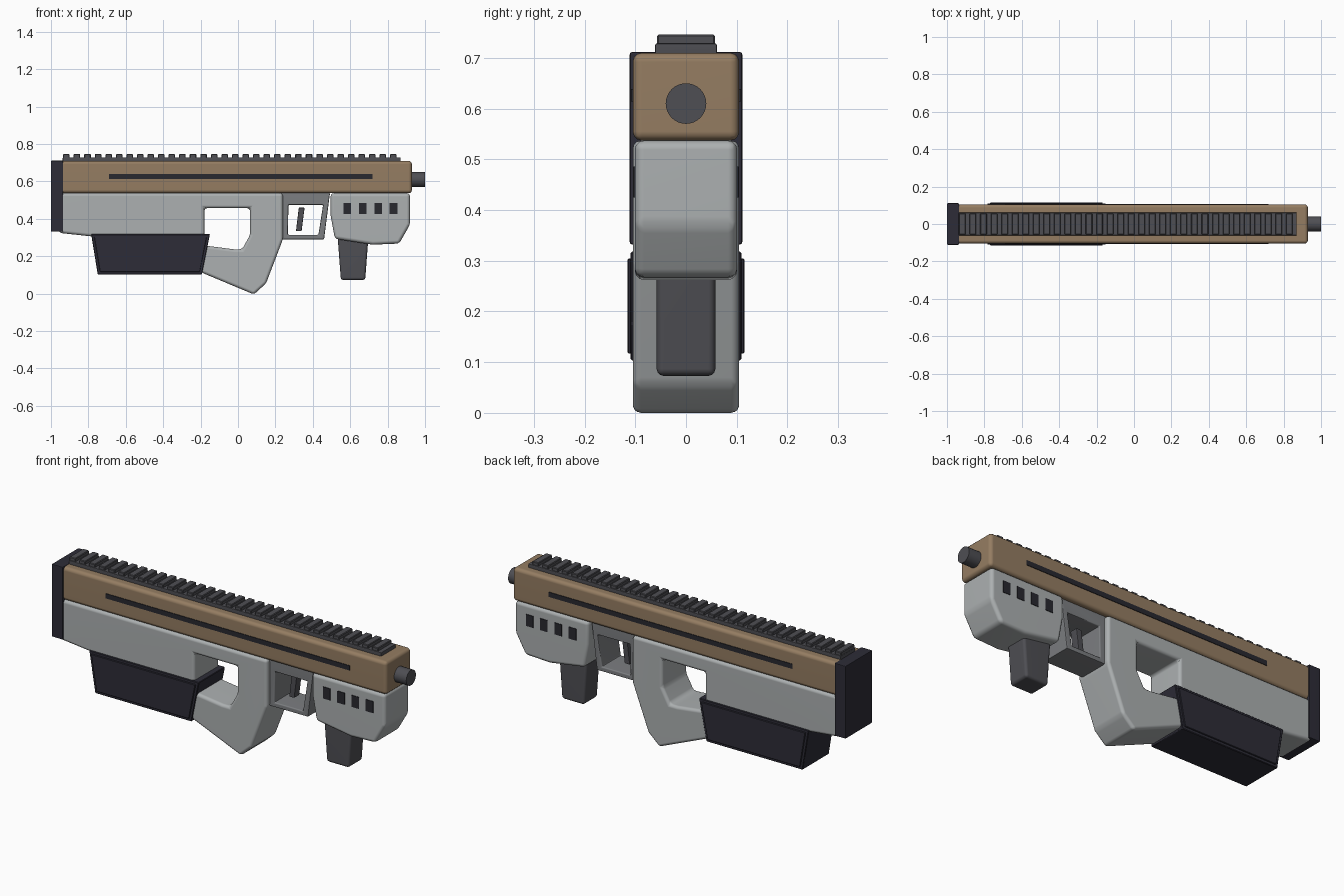
import bpy, bmesh, math
from mathutils import Matrix

if "Cube" in bpy.data.objects:
    bpy.data.objects.remove(bpy.data.objects["Cube"])


def material(name, r, g, b):
    m = bpy.data.materials.new(name)
    lin = [((c / 255 + 0.055) / 1.055) ** 2.4 for c in (r, g, b)]
    m.diffuse_color = (*lin, 1)
    m.use_nodes = True
    m.node_tree.nodes["Principled BSDF"].inputs["Base Color"].default_value = m.diffuse_color
    return m


TAN = material("tan", 149, 125, 98)
GREY = material("light grey", 172, 176, 177)
MID = material("mid grey", 124, 126, 129)
DARK = material("dark grey", 78, 78, 83)
BLACK = material("blue black", 45, 44, 55)
SLOT = material("slot black", 40, 40, 47)


def finish(bm, name, mat, bevel=0.0, segments=3):
    bmesh.ops.recalc_face_normals(bm, faces=bm.faces[:])
    if bevel:
        edges = [e for e in bm.edges if e.calc_face_angle(0) > math.radians(20)]
        bmesh.ops.bevel(bm, geom=edges, offset=bevel, segments=segments,
                        profile=0.5, affect='EDGES', clamp_overlap=True)
    mesh = bpy.data.meshes.new(name)
    bm.to_mesh(mesh)
    bm.free()
    mesh.materials.append(mat)
    ob = bpy.data.objects.new(name, mesh)
    bpy.context.collection.objects.link(ob)
    bpy.ops.object.select_all(action='DESELECT')
    ob.select_set(True)
    bpy.context.view_layer.objects.active = ob
    bpy.ops.object.shade_smooth_by_angle(angle=math.radians(35))
    wn = ob.modifiers.new("weighted normals", 'WEIGHTED_NORMAL')
    wn.keep_sharp = True
    return ob


def add_prism(bm, pts, y0, y1):
    """Extrude an x-z outline from y0 to y1."""
    a = [bm.verts.new((x, y0, z)) for x, z in pts]
    b = [bm.verts.new((x, y1, z)) for x, z in pts]
    bm.faces.new(a)
    bm.faces.new(b[::-1])
    for i in range(len(pts)):
        j = (i + 1) % len(pts)
        bm.faces.new((a[i], b[i], b[j], a[j]))


def rect(x0, x1, z0, z1):
    return [(x0, z0), (x1, z0), (x1, z1), (x0, z1)]


def prism(name, mat, pts, half, bevel=0.0, segments=3):
    bm = bmesh.new()
    add_prism(bm, pts, -half, half)
    return finish(bm, name, mat, bevel, segments)


def side_plates(name, mat, outlines, y_in, y_out, bevel=0.0):
    """Thin plates on both sides of the model."""
    bm = bmesh.new()
    for pts in outlines:
        for s in (-1, 1):
            add_prism(bm, pts, s * y_in, s * y_out)
    return finish(bm, name, mat, bevel, 1)


# Upper housing, side slots and butt pad
prism("upper_housing", TAN, rect(-0.95, 0.93, 0.537, 0.71), 0.105, 0.018)
side_plates("side_slots", SLOT, [rect(-0.69, 0.72, 0.614, 0.639)], 0.1, 0.108)
prism("butt_pad", BLACK, rect(-1.0, -0.935, 0.332, 0.712), 0.111, 0.005, 2)

# Lower body with open thumbhole grip
prism("lower_body", GREY, [
    (-0.95, 0.537), (-0.957, 0.325), (-0.78, 0.306), (-0.18, 0.306),
    (-0.18, 0.457), (0.065, 0.457), (0.065, 0.315), (0.022, 0.237),
    (-0.02, 0.237), (-0.2, 0.26), (-0.2, 0.115), (0.085, -0.004),
    (0.15, 0.055), (0.24, 0.29), (0.24, 0.537)], 0.105, 0.016)

# Magazine with raised side panels
mag = [(-0.75, 0.103), (-0.193, 0.103), (-0.15, 0.318), (-0.785, 0.318)]
prism("magazine", BLACK, mag, 0.109, 0.003, 1)
panel = [(-0.738, 0.117), (-0.204, 0.117), (-0.167, 0.304), (-0.769, 0.304)]
side_plates("magazine_panels", BLACK, [panel], 0.106, 0.115, 0.002)

# Trigger guard frame
outer = [(0.225, 0.29), (0.46, 0.29), (0.492, 0.54), (0.225, 0.54)]
inner = [(0.266, 0.315), (0.43, 0.315), (0.455, 0.475), (0.27, 0.475)]
bm = bmesh.new()
rings = [[bm.verts.new((x, y, z)) for x, z in pts]
         for pts, y in ((outer, -0.08), (outer, 0.08), (inner, 0.08), (inner, -0.08))]
for k in range(4):
    a, b = rings[k], rings[(k + 1) % 4]
    for i in range(4):
        j = (i + 1) % 4
        bm.faces.new((a[i], a[j], b[j], b[i]))
finish(bm, "trigger_guard", MID, 0.006, 2)

# Trigger
prism("trigger", DARK, [(0.31, 0.335), (0.34, 0.335), (0.356, 0.46), (0.325, 0.46)],
      0.022, 0.004, 2)

# Handguard, vents and foregrip
prism("handguard", GREY, [
    (0.495, 0.537), (0.495, 0.42), (0.518, 0.293), (0.72, 0.262),
    (0.862, 0.268), (0.92, 0.37), (0.92, 0.537)], 0.101, 0.018)
side_plates("handguard_vents", SLOT,
            [rect(x - 0.021, x + 0.021, 0.425, 0.486) for x in (0.584, 0.667, 0.75, 0.832)],
            0.096, 0.104)
prism("foregrip", DARK, [(0.55, 0.073), (0.68, 0.073), (0.697, 0.3), (0.533, 0.3)],
      0.058, 0.014)

# Top rail with cross teeth
prism("rail_base", DARK, rect(-0.937, 0.87, 0.705, 0.729), 0.061, 0.004, 2)
bm = bmesh.new()
for i in range(32):
    x = -0.935 + i * 0.0564
    add_prism(bm, rect(x, x + 0.035, 0.724, 0.746), -0.057, 0.057)
finish(bm, "rail_teeth", DARK, 0.003, 1)

# Barrel stub
bm = bmesh.new()
bmesh.ops.create_cone(bm, cap_ends=True, segments=32, radius1=0.04, radius2=0.04, depth=0.1,
                      matrix=Matrix.Translation((0.95, 0, 0.61)) @ Matrix.Rotation(math.pi / 2, 4, 'Y'))
finish(bm, "barrel", DARK)
